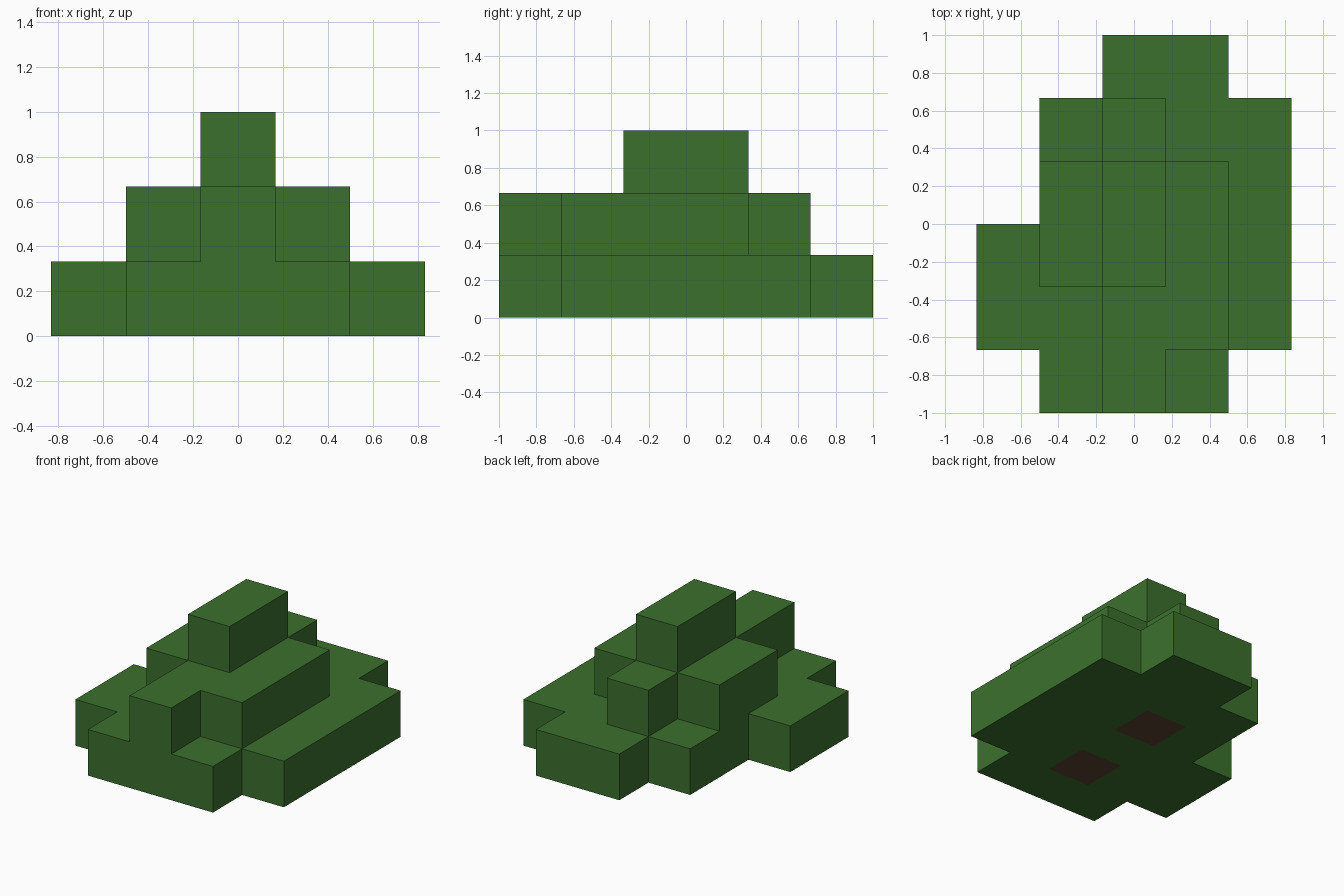
import bpy, bmesh
from mathutils import Vector

cube = bpy.data.objects.get("Cube")
if cube:
    bpy.data.objects.remove(cube, do_unlink=True)

CELL = 1 / 3

# Plan of each tier, back row first: # leaf block, T leaf block over a trunk end
TIERS = [
    ["..##.",
     ".####",
     ".#T##",
     "#####",
     "##T##",
     ".###."],
    [".....",
     "..#..",
     ".###.",
     ".###.",
     "..##.",
     "..#.."],
    [".....",
     ".....",
     "..#..",
     "..#..",
     ".....",
     "....."],
]

blocks = {(x, y, z): mark
          for z, tier in enumerate(TIERS)
          for y, row in enumerate(reversed(tier))
          for x, mark in enumerate(row) if mark != "."}


def material(name, colour):
    mat = bpy.data.materials.new(name)
    mat.use_nodes = True
    mat.diffuse_color = (*colour, 1)
    bsdf = next(n for n in mat.node_tree.nodes if n.type == "BSDF_PRINCIPLED")
    bsdf.inputs["Base Color"].default_value = (*colour, 1)
    return mat


def side_corners(cell, axis, sign):
    """Corners of one block side, wound to face outward."""
    centre = Vector(cell) + Vector((0.5, 0.5, 0.5))
    normal, u, v = Vector(), Vector(), Vector()
    normal[axis] = sign / 2
    u[(axis + 1) % 3] = 0.5
    v[(axis + 2) % 3] = sign / 2
    origin = Vector((2.5, 3, 0))
    return [(centre + normal + a * u + b * v - origin) * CELL
            for a, b in ((-1, -1), (1, -1), (1, 1), (-1, 1))]


def build(name, sides, mat):
    bm = bmesh.new()
    for side in sides:
        bm.faces.new([bm.verts.new(p) for p in side_corners(*side)])
    bmesh.ops.remove_doubles(bm, verts=bm.verts, dist=0.001)
    mesh = bpy.data.meshes.new(name)
    bm.to_mesh(mesh)
    bm.free()
    mesh.materials.append(mat)
    obj = bpy.data.objects.new(name, mesh)
    bpy.context.collection.objects.link(obj)


# Keep only the exposed sides of the blocks
leaf_sides, trunk_sides = [], []
for cell, mark in blocks.items():
    for axis in range(3):
        for sign in (-1, 1):
            neighbour = list(cell)
            neighbour[axis] += sign
            if tuple(neighbour) in blocks:
                continue
            is_trunk = mark == "T" and axis == 2 and sign < 0
            (trunk_sides if is_trunk else leaf_sides).append((cell, axis, sign))

# Stepped leaf mass, and the trunk ends set flush in its underside
build("foliage", leaf_sides, material("leaf green", (0.044, 0.163, 0.026)))
build("trunk_ends", trunk_sides, material("bark brown", (0.105, 0.062, 0.031)))
